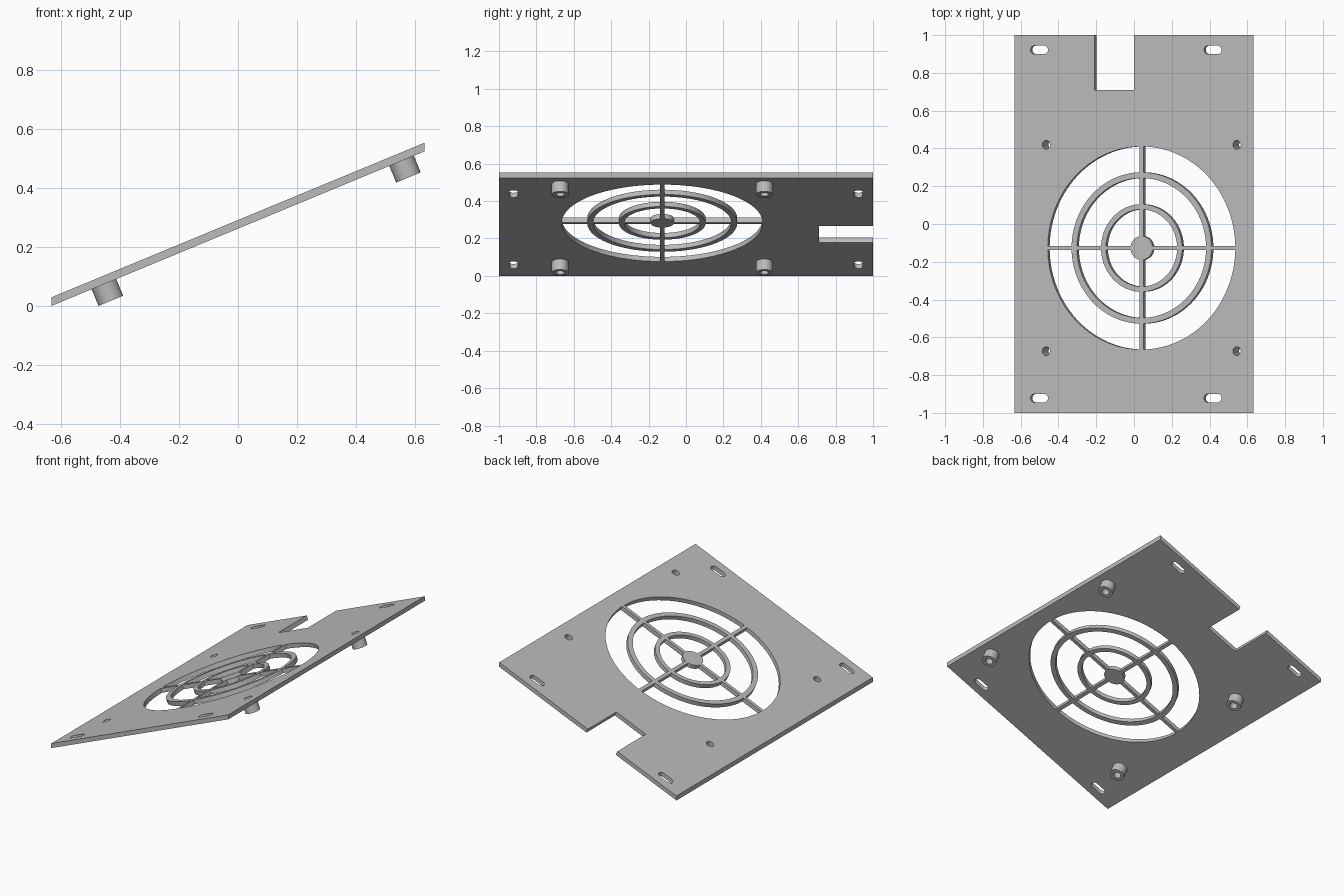
import bpy, bmesh, math
from math import sin, cos, tan, pi, asin

if "Cube" in bpy.data.objects:
    bpy.data.objects.remove(bpy.data.objects["Cube"])

TILT = math.radians(22.5)
T = 0.027                    # plate thickness
HALF_U = 0.632 / cos(TILT)   # half width measured along the slope
CX, CY = 0.043, -0.127       # fan centre on the plate
BOLT = 0.546                 # half spacing of the mounting bolts
SPOKE = 0.011                # half width of a spoke

grey = bpy.data.materials.new("grey")
grey.diffuse_color = (0.5, 0.5, 0.5, 1)
grey.use_nodes = True
grey.node_tree.nodes["Principled BSDF"].inputs["Base Color"].default_value = grey.diffuse_color


def arc(cx, cy, r, a0, a1, n):
    return [(cx + r * cos(a0 + (a1 - a0) * i / n), cy + r * sin(a0 + (a1 - a0) * i / n))
            for i in range(n + 1)]


def circle(cx, cy, r, n=32):
    return arc(cx, cy, r, 0, 2 * pi, n)[:-1]


def slot(cx, cy, half, r):
    return arc(cx + half, cy, r, -pi / 2, pi / 2, 12) + arc(cx - half, cy, r, pi / 2, 1.5 * pi, 12)


def grille_gap(r0, r1, quarter):
    # opening between two radii, leaving room for the spokes
    q = quarter * pi / 2
    d0, d1 = asin(SPOKE / r0), asin(SPOKE / r1)
    return (arc(CX, CY, r1, q + d1, q + pi / 2 - d1, 24)
            + arc(CX, CY, r0, q + pi / 2 - d0, q + d0, 24))


def extruded(name, loops, top, depth, slanted_ends=False):
    # fill outline with holes, extrude downwards, then tilt the part
    bm = bmesh.new()
    edges = []
    for pts in loops:
        vs = [bm.verts.new((x, y, top)) for x, y in pts]
        edges += [bm.edges.new((vs[i - 1], vs[i])) for i in range(len(vs))]
    bmesh.ops.triangle_fill(bm, edges=edges, use_beauty=True, normal=(0, 0, 1))
    ext = bmesh.ops.extrude_face_region(bm, geom=bm.faces[:])
    for v in ext["geom"]:
        if isinstance(v, bmesh.types.BMVert):
            v.co.z -= depth
            if slanted_ends and abs(abs(v.co.x) - HALF_U) < 1e-4:
                v.co.x -= depth * tan(TILT)   # makes the end faces vertical
    bmesh.ops.recalc_face_normals(bm, faces=bm.faces[:])
    bmesh.ops.dissolve_limit(bm, angle_limit=0.001, verts=[], edges=bm.edges[:])
    me = bpy.data.meshes.new(name)
    bm.to_mesh(me)
    bm.free()
    me.materials.append(grey)
    ob = bpy.data.objects.new(name, me)
    bpy.context.collection.objects.link(ob)
    ob.rotation_euler.y = -TILT
    ob.location.z = 0.291
    bpy.ops.object.select_all(action='DESELECT')
    ob.select_set(True)
    bpy.context.view_layer.objects.active = ob
    bpy.ops.object.shade_smooth_by_angle(angle=math.radians(30))
    return ob


# Plate outline with the cable notch in the back edge
n0, n1 = -0.21 / cos(TILT), 0.0
outline = [(-HALF_U, -1), (HALF_U, -1), (HALF_U, 1), (n1, 1),
           (n1, 0.71), (n0, 0.71), (n0, 1), (-HALF_U, 1)]
loops = [outline]

# Fan grille: hub, two rings and four spokes remain between the gaps
for r0, r1 in ((0.063, 0.204), (0.232, 0.37), (0.401, 0.5375)):
    loops += [grille_gap(r0, r1, q) for q in range(4)]

# Bolt holes and corner slots
bolts = [(CX + sx * BOLT, CY + sy * BOLT) for sx in (-1, 1) for sy in (-1, 1)]
loops += [circle(x, y, 0.023) for x, y in bolts]
loops += [slot(x, y, 0.028, 0.0225) for x in (-0.543, 0.451) for y in (-0.922, 0.922)]

extruded("grille_plate", loops, 0, T, True)

# Hollow standoffs under the bolt holes
for x, y in bolts:
    extruded("standoff", [circle(x, y, 0.045), circle(x, y, 0.023)], -T, 0.061)
